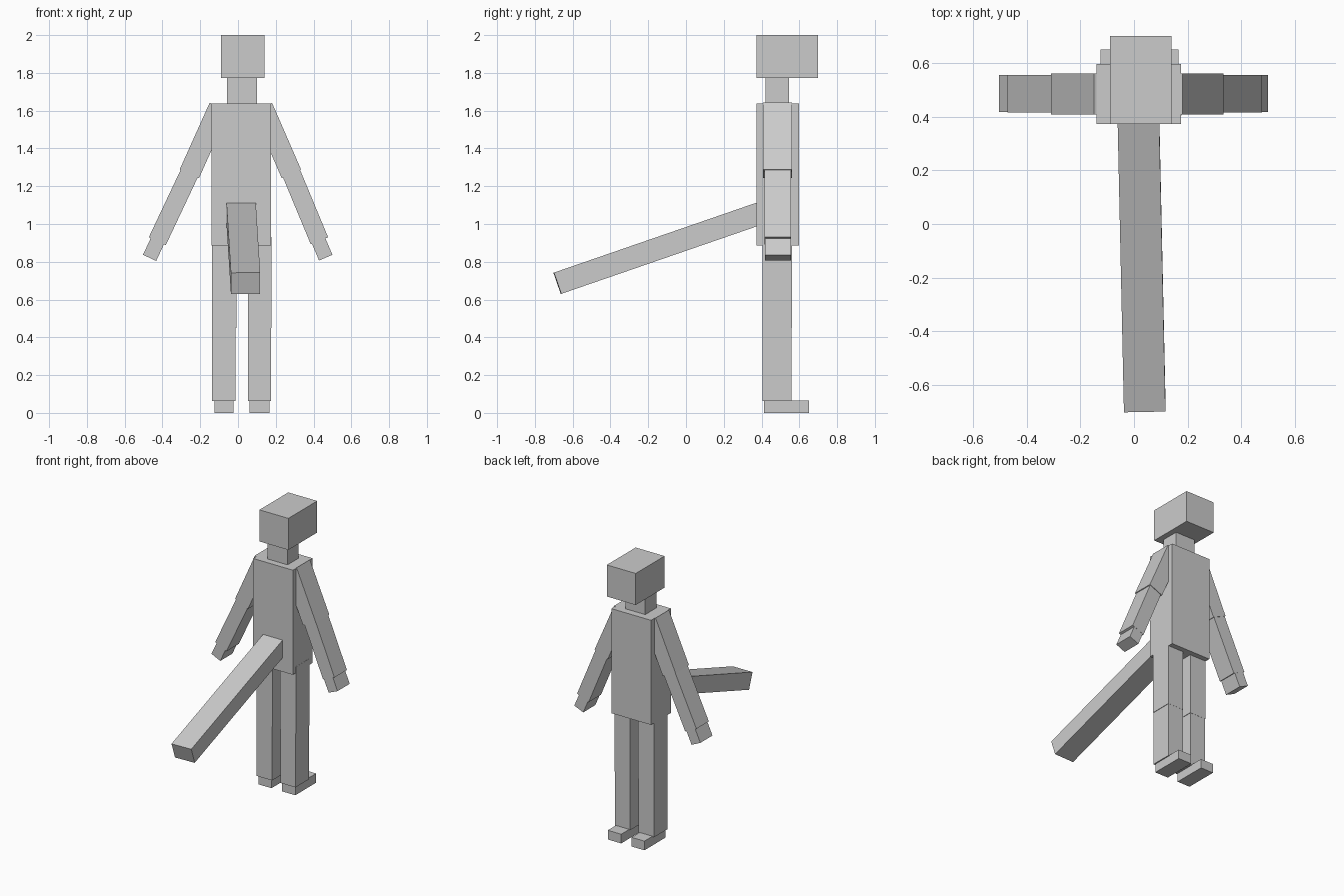
import bpy
from mathutils import Vector, Matrix

if "Cube" in bpy.data.objects:
    bpy.data.objects.remove(bpy.data.objects["Cube"])

grey = bpy.data.materials.new("plain_grey")
grey.diffuse_color = (0.6, 0.6, 0.6, 1)
grey.use_nodes = True
grey.node_tree.nodes["Principled BSDF"].inputs["Base Color"].default_value = grey.diffuse_color


def place(name, matrix):
    """Unit cube shaped and placed by a matrix."""
    bpy.ops.mesh.primitive_cube_add(size=1)
    ob = bpy.context.object
    ob.name = name
    ob.data.transform(matrix)
    ob.data.materials.append(grey)


def box(name, x0, x1, y0, y1, z0, z1):
    center = Vector((x0 + x1, y0 + y1, z0 + z1)) / 2
    place(name, Matrix.Translation(center)
          @ Matrix.Diagonal((x1 - x0, y1 - y0, z1 - z0, 1)))


def beam(name, start, end, width_axis, width, depth):
    """Box running from start to end, width measured along width_axis."""
    start, end = Vector(start), Vector(end)
    d = end - start
    w = Vector(width_axis)
    w = (w - w.project(d)).normalized()
    t = d.normalized().cross(w)
    m = Matrix((w * width, t * depth, d)).transposed().to_4x4()
    place(name, Matrix.Translation((start + end) / 2) @ m)


def limb(name, side, top, bottom, thick, y0, y1):
    """Arm segment given by its outer edge in the xz plane."""
    a = Vector((top[0], (y0 + y1) / 2, top[1]))
    b = Vector((bottom[0], (y0 + y1) / 2, bottom[1]))
    d = (b - a).normalized()
    inward = Vector((d.z * side, 0, -d.x * side)) * thick / 2
    beam(name, a + inward, b + inward, (0, 1, 0), y1 - y0, thick)


# Head, neck and torso
box("head", -0.09, 0.14, 0.372, 0.70, 1.773, 2.0)
box("neck", -0.058, 0.10, 0.42, 0.546, 1.62, 1.79)
box("torso", -0.14, 0.176, 0.372, 0.597, 0.885, 1.637)

# Legs and feet
for side, x0, x1, f0, f1 in (("left", -0.137, -0.009, -0.125, -0.024),
                             ("right", 0.053, 0.177, 0.06, 0.166)):
    box(side + "_thigh", x0, x1, 0.404, 0.56, 0.45, 0.93)
    box(side + "_shin", x0, x1 - 0.003, 0.405, 0.559, 0.062, 0.45)
    box(side + "_foot", f0, f1, 0.414, 0.651, 0.0, 0.066)

# Arms: outer edge points of shoulder, elbow, wrist and fingertips
arms = (("left", -1, (-0.15, 1.642), (-0.309, 1.288), (-0.472, 0.93),
         (-0.455, 0.94), (-0.503, 0.837)),
        ("right", 1, (0.18, 1.642), (0.334, 1.288), (0.477, 0.93),
         (0.456, 0.94), (0.50, 0.837)))
for name, side, shoulder, elbow, wrist, palm, tip in arms:
    limb(name + "_upper_arm", side, shoulder, elbow, 0.112, 0.408, 0.56)
    limb(name + "_forearm", side, (elbow[0] - side * 0.006, elbow[1]), wrist,
         0.099, 0.415, 0.556)
    limb(name + "_hand", side, palm, tip, 0.077, 0.417, 0.555)

# Long slanted bar reaching forward from the torso
beam("front_bar", (0.04, -0.681, 0.686), (0.016, 0.42, 1.066),
     (1, 0, 0), 0.155, 0.119)
